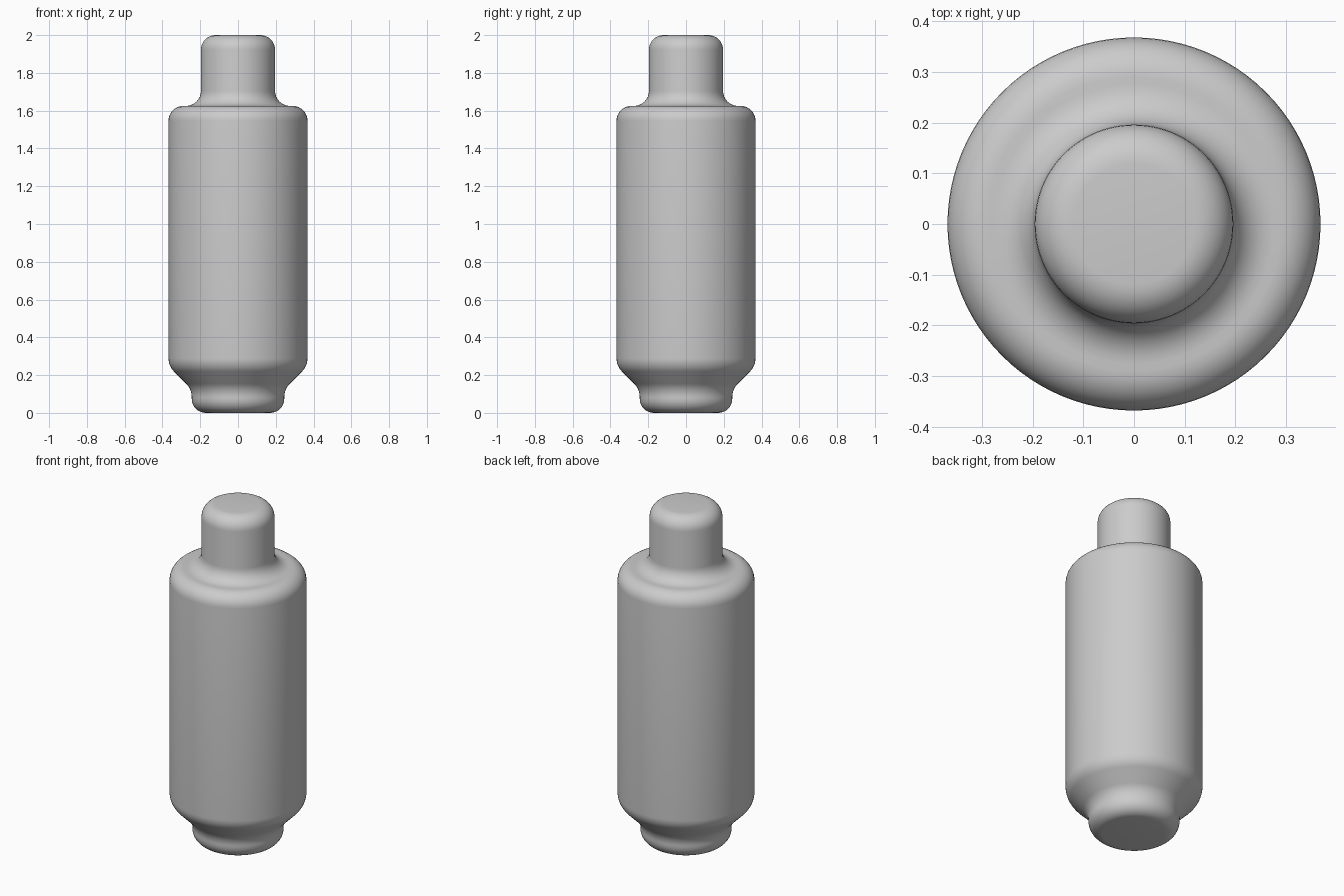
import bpy
import bmesh
import math
from mathutils import Vector, Matrix

old = bpy.data.objects.get("Cube")
if old:
    bpy.data.objects.remove(old, do_unlink=True)

SIDES = 96
STEPS = 8


def make_material(name, color):
    mat = bpy.data.materials.new(name)
    mat.use_nodes = True
    mat.diffuse_color = color
    mat.node_tree.nodes["Principled BSDF"].inputs["Base Color"].default_value = color
    return mat


def fillet(before, corner, after, radius):
    """Arc points that round one corner of the profile."""
    a, c, b = (Vector(p) for p in (before, corner, after))
    u, v = (a - c).normalized(), (b - c).normalized()
    half = u.angle(v) / 2
    center = c + (u + v).normalized() * (radius / math.sin(half))
    start = c + u * (radius / math.tan(half)) - center
    end = c + v * (radius / math.tan(half)) - center
    turn = math.pi - 2 * half
    return [center + (start * math.sin(turn * (1 - i / STEPS))
                      + end * math.sin(turn * i / STEPS)) / math.sin(turn)
            for i in range(STEPS + 1)]


def lathe(name, corners, mat):
    """Spin a rounded (radius, height) profile around the z axis."""
    points = []
    for i, (r, z, radius) in enumerate(corners):
        if radius:
            points += fillet(corners[i - 1][:2], (r, z), corners[i + 1][:2], radius)
        else:
            points.append(Vector((r, z)))
    bm = bmesh.new()
    verts = [bm.verts.new((p.x, 0, p.y)) for p in points]
    edges = [bm.edges.new(pair) for pair in zip(verts, verts[1:])]
    bmesh.ops.spin(bm, geom=verts + edges, cent=(0, 0, 0), axis=(0, 0, 1),
                   angle=math.tau, steps=SIDES, use_duplicate=False)
    bmesh.ops.remove_doubles(bm, verts=bm.verts, dist=0.0001)
    bmesh.ops.recalc_face_normals(bm, faces=bm.faces)
    mesh = bpy.data.meshes.new(name)
    bm.to_mesh(mesh)
    bm.free()
    mesh.materials.append(mat)
    obj = bpy.data.objects.new(name, mesh)
    bpy.context.collection.objects.link(obj)
    bpy.context.view_layer.objects.active = obj
    obj.select_set(True)
    bpy.ops.object.shade_smooth_by_angle(angle=math.radians(30))
    obj.select_set(False)
    return obj


grey = make_material("plain_grey", (0.6, 0.6, 0.6, 1))

# Foot, flared underside, barrel, shoulder and neck: radius, height, rounding
lathe("turned_body", [
    (0, 0, 0),
    (0.245, 0, 0.075),
    (0.245, 0.125, 0.1),
    (0.368, 0.248, 0.1),
    (0.368, 1.625, 0.078),
    (0.196, 1.625, 0.08),
    (0.196, 2, 0.077),
    (0, 2, 0),
], grey)
